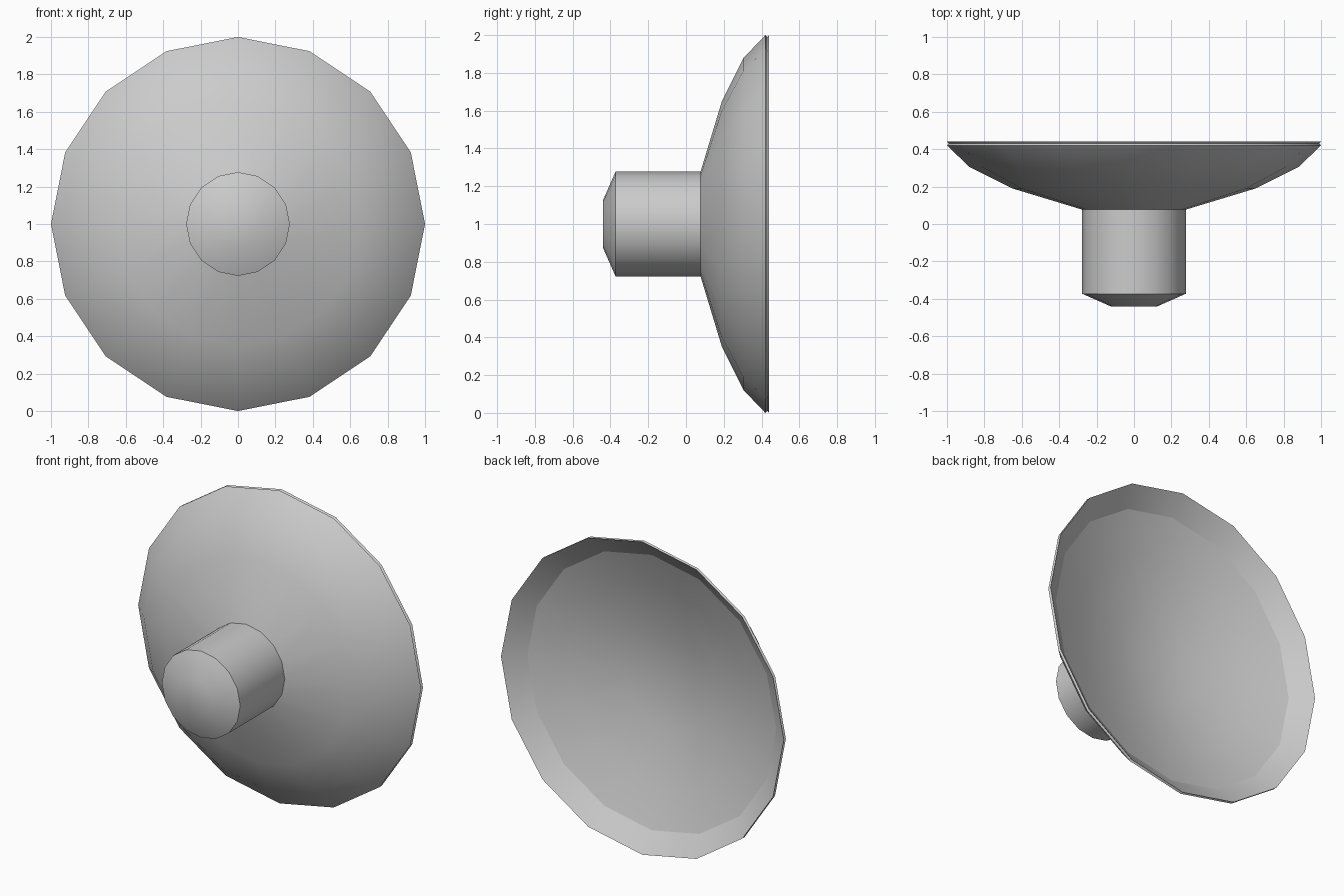
import bpy, bmesh
from math import cos, sin, tau, radians

if "Cube" in bpy.data.objects:
    bpy.data.objects.remove(bpy.data.objects["Cube"])

SIDES = 16


def lathe(name, profile):
    """Revolve (radius, y) points around the y axis at height z = 1."""
    bm = bmesh.new()
    rings = []
    for r, y in profile:
        if r == 0:
            rings.append([bm.verts.new((0, y, 1))] * SIDES)
        else:
            rings.append([bm.verts.new((r * cos(tau * i / SIDES), y, 1 + r * sin(tau * i / SIDES)))
                          for i in range(SIDES)])
    for a, b in zip(rings, rings[1:]):
        for i in range(SIDES):
            j = (i + 1) % SIDES
            # order gives outward normals for a profile running front to back
            bm.faces.new(list(dict.fromkeys((a[i], a[j], b[j], b[i]))))
    mesh = bpy.data.meshes.new(name)
    bm.to_mesh(mesh)
    bm.free()
    ob = bpy.data.objects.new(name, mesh)
    bpy.context.collection.objects.link(ob)
    bpy.ops.object.select_all(action='DESELECT')
    ob.select_set(True)
    bpy.context.view_layer.objects.active = ob
    bpy.ops.object.shade_smooth_by_angle(angle=radians(30))
    return ob


# Bevelled stem, flared dish and rim
lathe("stem_and_dish", [
    (0, -0.44), (0.125, -0.44), (0.277, -0.373),            # stem cap
    (0.277, 0.077),                                         # stem side
    (0.65, 0.19), (0.88, 0.305), (1.0, 0.42),               # dish outside
    (0.99, 0.43), (1.0, 0.44),                              # grooved rim
    (0.88, 0.345),                                          # rim lip
])
# Concave bowl closing the back, a separate surface meeting the lip
lathe("hollow_bowl", [(0.88, 0.345), (0.65, 0.26), (0.3, 0.17), (0, 0.145)])
